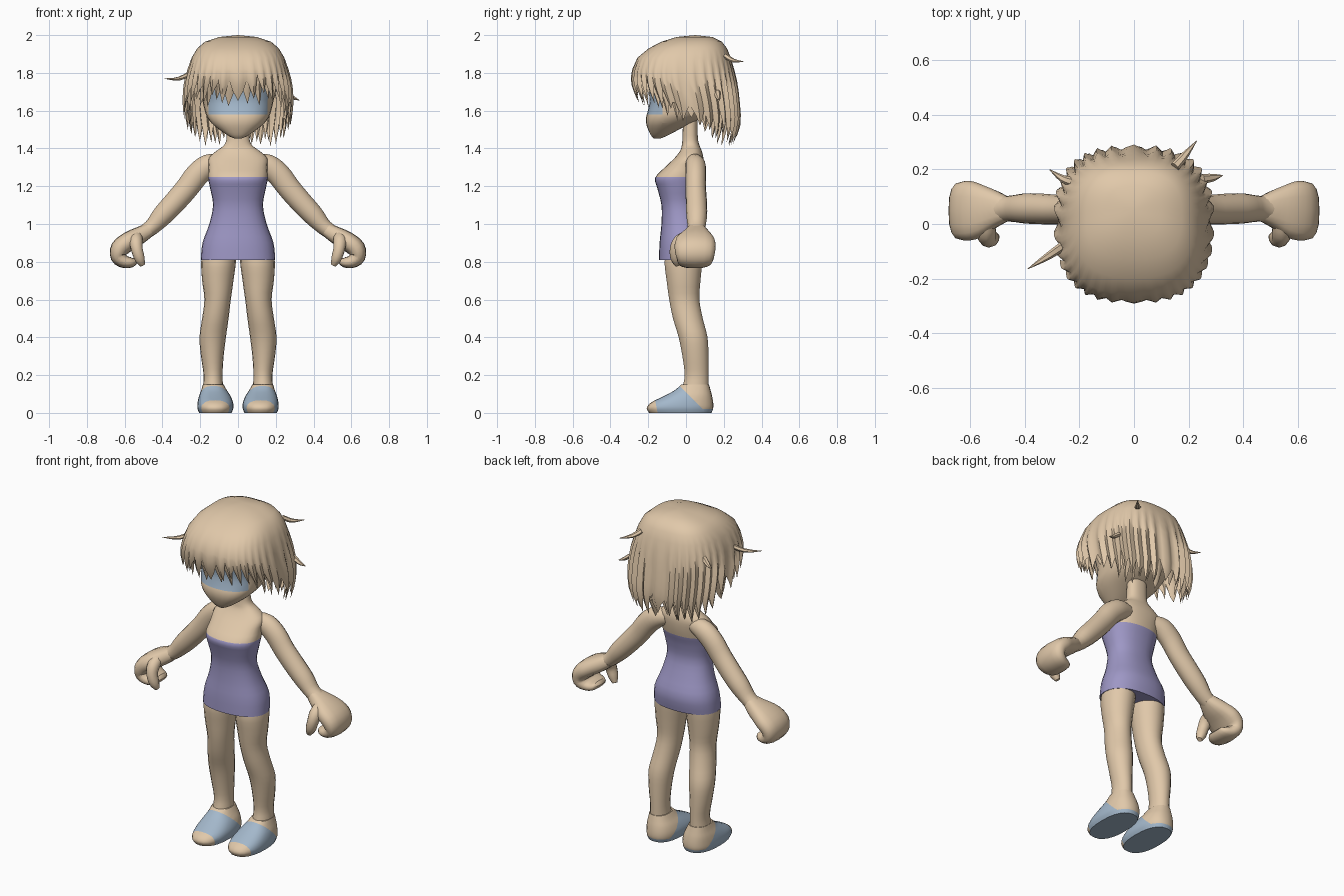
import bpy, bmesh, math, random
from mathutils import Vector

random.seed(4)


def material(name, rgb):
    m = bpy.data.materials.new(name)
    m.diffuse_color = (*rgb, 1)
    return m


SKIN = material("warm tan", (0.75, 0.58, 0.40))
PURPLE = material("soft purple", (0.34, 0.31, 0.56))
BLUE = material("pale blue", (0.37, 0.48, 0.60))


def smooth_rows(rows, k=3):
    """Catmull-Rom interpolation through a short list of section rows."""
    out = []
    for i in range(len(rows) - 1):
        p = [rows[max(0, i - 1)], rows[i], rows[i + 1], rows[min(len(rows) - 1, i + 2)]]
        for j in range(k):
            t = j / k
            out.append([0.5 * (2 * b + (c - a) * t + (2 * a - 5 * b + 4 * c - d) * t * t
                               + (3 * b - a - 3 * c + d) * t ** 3) for a, b, c, d in zip(*p)])
    return out + [list(rows[-1])]


def power(v, n):
    return math.copysign(abs(v) ** (2 / n), v)


def finish(name, bm, mats, cuts=(), rule=None, mirror=False, angle=50):
    for co, no in cuts:
        bmesh.ops.bisect_plane(bm, geom=bm.verts[:] + bm.edges[:] + bm.faces[:],
                               plane_co=co, plane_no=no)
    bmesh.ops.recalc_face_normals(bm, faces=bm.faces[:])
    for f in bm.faces:
        f.smooth = True
        if rule:
            f.normal_update()
            f.material_index = rule(f.calc_center_median(), f.normal)
    me = bpy.data.meshes.new(name)
    bm.to_mesh(me)
    bm.free()
    for m in mats:
        me.materials.append(m)
    me.set_sharp_from_angle(angle=math.radians(angle))
    ob = bpy.data.objects.new(name, me)
    bpy.context.collection.objects.link(ob)
    if mirror:
        ob.modifiers.new("mirror", 'MIRROR').use_mirror_merge = False
    return ob


def skin_rings(rings):
    bm = bmesh.new()
    loops = [[bm.verts.new(p) for p in r] for r in rings]
    n = len(loops[0])
    for a, b in zip(loops, loops[1:]):
        for i in range(n):
            bm.faces.new((a[i], a[(i + 1) % n], b[(i + 1) % n], b[i]))
    bm.faces.new(loops[0])
    bm.faces.new(loops[-1])
    return bm


def level_loft(rows, n=2.0, seg=24, k=3):
    """Rows of z, centre x, half width, front y, back y."""
    rings = []
    for z, cx, rx, y0, y1 in smooth_rows(rows, k):
        ring = []
        for i in range(seg):
            a = math.tau * i / seg
            ring.append((cx + rx * power(math.cos(a), n),
                         (y0 + y1) / 2 + (y1 - y0) / 2 * power(math.sin(a), n), z))
        rings.append(ring)
    return skin_rings(rings)


def path_loft(rows, ref=(0, 1, 0), n=2.0, seg=14, k=3):
    """Rows of x, y, z, thickness radius, radius along ref."""
    rows = smooth_rows(rows, k)
    pts = [Vector(r[:3]) for r in rows]
    rings = []
    for i, r in enumerate(rows):
        t = (pts[min(i + 1, len(pts) - 1)] - pts[max(i - 1, 0)]).normalized()
        u = Vector(ref)
        u = (u - t * u.dot(t)).normalized()
        w = t.cross(u)
        rings.append([pts[i] + w * r[3] * power(math.cos(a), n) + u * r[4] * power(math.sin(a), n)
                      for a in (math.tau * j / seg for j in range(seg))])
    return skin_rings(rings)


# Torso, neck and strapless dress
torso = [(0.81, 0, 0.197, -0.143, 0.11), (0.90, 0, 0.188, -0.14, 0.12), (1.00, 0, 0.152, -0.13, 0.085),
         (1.10, 0, 0.132, -0.13, 0.055), (1.19, 0, 0.148, -0.152, 0.065), (1.245, 0, 0.158, -0.163, 0.08),
         (1.30, 0, 0.155, -0.112, 0.09), (1.35, 0, 0.155, -0.06, 0.092), (1.39, 0, 0.11, -0.03, 0.082),
         (1.42, 0, 0.072, -0.022, 0.07), (1.47, 0, 0.06, -0.018, 0.062), (1.62, 0, 0.06, -0.015, 0.062)]
finish("torso_and_dress", level_loft(torso, 2.3, 28), [SKIN, PURPLE], [((0, 0, 1.25), (0, 0, 1))],
       lambda c, no: int(c.z < 1.25))

# Legs
leg = [(0.87, 0.098, 0.085, -0.10, 0.09), (0.80, 0.103, 0.092, -0.115, 0.088), (0.70, 0.107, 0.083, -0.104, 0.078),
       (0.60, 0.108, 0.070, -0.09, 0.072), (0.50, 0.120, 0.070, -0.07, 0.09), (0.40, 0.134, 0.070, -0.04, 0.115),
       (0.30, 0.136, 0.060, -0.02, 0.12), (0.20, 0.132, 0.050, -0.008, 0.12), (0.13, 0.132, 0.054, -0.02, 0.12),
       (0.08, 0.13, 0.055, -0.02, 0.12)]
finish("legs", level_loft(leg, seg=18), [SKIN], mirror=True)

# Feet with a blue slipper band, blue sole and heel
foot = [(0.0, 0.12, 0.086, -0.195, 0.135), (0.025, 0.12, 0.095, -0.208, 0.144), (0.055, 0.12, 0.094, -0.185, 0.144),
        (0.09, 0.123, 0.083, -0.115, 0.138), (0.12, 0.127, 0.068, -0.06, 0.13), (0.15, 0.131, 0.055, -0.025, 0.122)]
finish("feet", level_loft(foot, 2.4), [SKIN, BLUE],
       [((0, -0.15, 0), (0, 1, 0.2)), ((0, 0.11, 0), (0, 1, 1)), ((0, 0, 0.02), (0, 0, 1))],
       lambda c, no: int(no.z < -0.7 or (c.y + 0.2 * c.z > -0.15 and c.y + c.z < 0.11)
                         or (c.z < 0.02 and c.y > 0)), mirror=True)

# Arms
arm = [(0.09, 0.04, 1.325, 0.045, 0.045), (0.155, 0.05, 1.31, 0.06, 0.054), (0.215, 0.052, 1.262, 0.063, 0.055),
       (0.27, 0.052, 1.19, 0.061, 0.054), (0.335, 0.055, 1.115, 0.059, 0.056), (0.40, 0.057, 1.045, 0.055, 0.055),
       (0.46, 0.056, 0.98, 0.042, 0.047), (0.53, 0.055, 0.935, 0.04, 0.05)]
finish("arms", path_loft(arm, seg=16), [SKIN], mirror=True)

# Curled hands: palm rolling into fingers, plus a thumb
hand = [(0.465, 0.055, 0.972, 0.036, 0.045), (0.52, 0.055, 0.94, 0.046, 0.075), (0.58, 0.05, 0.908, 0.05, 0.105),
        (0.625, 0.048, 0.87, 0.05, 0.108), (0.632, 0.048, 0.825, 0.042, 0.10), (0.60, 0.045, 0.80, 0.034, 0.09),
        (0.56, 0.045, 0.798, 0.026, 0.075), (0.54, 0.045, 0.81, 0.012, 0.05)]
finish("hands", path_loft(hand, n=2.6, seg=16), [SKIN], mirror=True)
thumb = [(0.535, 0.02, 0.94, 0.03, 0.03), (0.54, -0.03, 0.91, 0.036, 0.036), (0.535, -0.052, 0.865, 0.034, 0.032),
         (0.52, -0.052, 0.815, 0.029, 0.028), (0.505, -0.045, 0.782, 0.014, 0.014)]
finish("thumbs", path_loft(thumb, ref=(1, 0, 0), seg=10), [SKIN], mirror=True)

# Head with a blue eye band
head = [(1.453, 0, 0.02, -0.17, -0.135), (1.472, 0, 0.06, -0.187, -0.09), (1.52, 0, 0.125, -0.208, 0.0),
        (1.56, 0, 0.16, -0.212, 0.08), (1.60, 0, 0.176, -0.202, 0.14), (1.66, 0, 0.19, -0.192, 0.19),
        (1.76, 0, 0.215, -0.20, 0.21), (1.88, 0, 0.18, -0.14, 0.18), (1.93, 0, 0.08, -0.05, 0.1)]
finish("head", level_loft(head, 2.4, 28), [SKIN, BLUE],
       [((0, 0, 1.58), (0, 0, 1)), ((0, 0, 1.74), (0, 0, 1)), ((0, -0.125, 0), (0, 1, 0))],
       lambda c, no: int(1.58 < c.z < 1.74 and c.y < -0.125))

# Hair: domed shells whose lower rim is cut into pointed strands
DOME = smooth_rows([(2.0, 0.0, 0.05, 0.05), (1.99, 0.10, -0.05, 0.14), (1.965, 0.175, -0.13, 0.19),
                    (1.925, 0.22, -0.205, 0.22), (1.87, 0.25, -0.265, 0.24), (1.79, 0.272, -0.285, 0.258),
                    (1.72, 0.282, -0.275, 0.268), (1.63, 0.285, -0.24, 0.278), (1.52, 0.27, -0.22, 0.28),
                    (1.40, 0.24, -0.20, 0.235)], 4)
TIPS = [(-0.32, 1.665), (-0.2, 1.64), (-0.1, 1.57), (0.0, 1.55), (0.1, 1.49), (0.2, 1.43), (0.32, 1.43)]


def lookup(table, x):
    for a, b in zip(table, table[1:]):
        if min(a[0], b[0]) <= x <= max(a[0], b[0]):
            t = (x - a[0]) / (b[0] - a[0])
            return [p + (q - p) * t for p, q in zip(a[1:], b[1:])]
    return list(table[-1][1:])


def hair_point(a, z, scale):
    rx, y0, y1 = lookup(DOME, z)
    return Vector((rx * scale * power(math.cos(a), 2.7),
                   (y0 + y1) / 2 + (y1 - y0) / 2 * scale * power(math.sin(a), 2.7), z))


def hair_shell(name, strands, size, drop, phase):
    bm = bmesh.new()
    heights = [1.99, 1.965, 1.93, 1.88, 1.82]
    per, rows = 4, 6
    cols = []
    for s in range(strands):
        jitter, depth = random.uniform(-0.02, 0.035), random.uniform(0.08, 0.13)
        for j in range(per):
            a = math.tau * (s + j / per + phase) / strands
            tip = lookup(TIPS, hair_point(a, 1.75, 1).y)[0] + jitter - drop
            off = abs(2 * j / per - 1)
            edge = max(1.41, tip + depth * off)
            zs = heights + [1.82 + (edge - 1.82) * (r + 1) / rows for r in range(rows)]
            cols.append([bm.verts.new(hair_point(
                a, z, size * (1 + 0.07 * (0.45 - off) * min(1, max(0, (1.86 - z) / 0.12))))) for z in zs])
    top = bm.verts.new((0, 0.05, 1.93 + 0.07 * (size > 0.97)))
    for i, c in enumerate(cols):
        d = cols[(i + 1) % len(cols)]
        bm.faces.new((top, c[0], d[0]))
        for r in range(len(c) - 1):
            bm.faces.new((c[r], c[r + 1], d[r + 1], d[r]))
    finish(name, bm, [SKIN], angle=60)


hair_shell("outer_hair", 34, 1.0, 0.0, 0.0)
hair_shell("inner_hair", 30, 0.92, 0.015, 0.5)

# Stray wisps: root, middle, tip
WISPS = [((-0.23, -0.06, 1.81), (-0.31, -0.115, 1.77), (-0.39, -0.165, 1.77)),
         ((0.25, 0.165, 1.70), (0.29, 0.17, 1.67), (0.325, 0.178, 1.655)),
         ((-0.21, 0.15, 1.82), (-0.26, 0.165, 1.78), (-0.31, 0.20, 1.78)),
         ((0.15, 0.21, 1.89), (0.185, 0.25, 1.865), (0.23, 0.305, 1.86))]
for i, (p, q, r) in enumerate(WISPS):
    rows = [(*p, 0.018, 0.014), (*q, 0.014, 0.011), (*r, 0.001, 0.001)]
    finish(f"hair_wisp_{i + 1}", path_loft(rows, ref=(0, 0, 1), seg=6), [SKIN])
